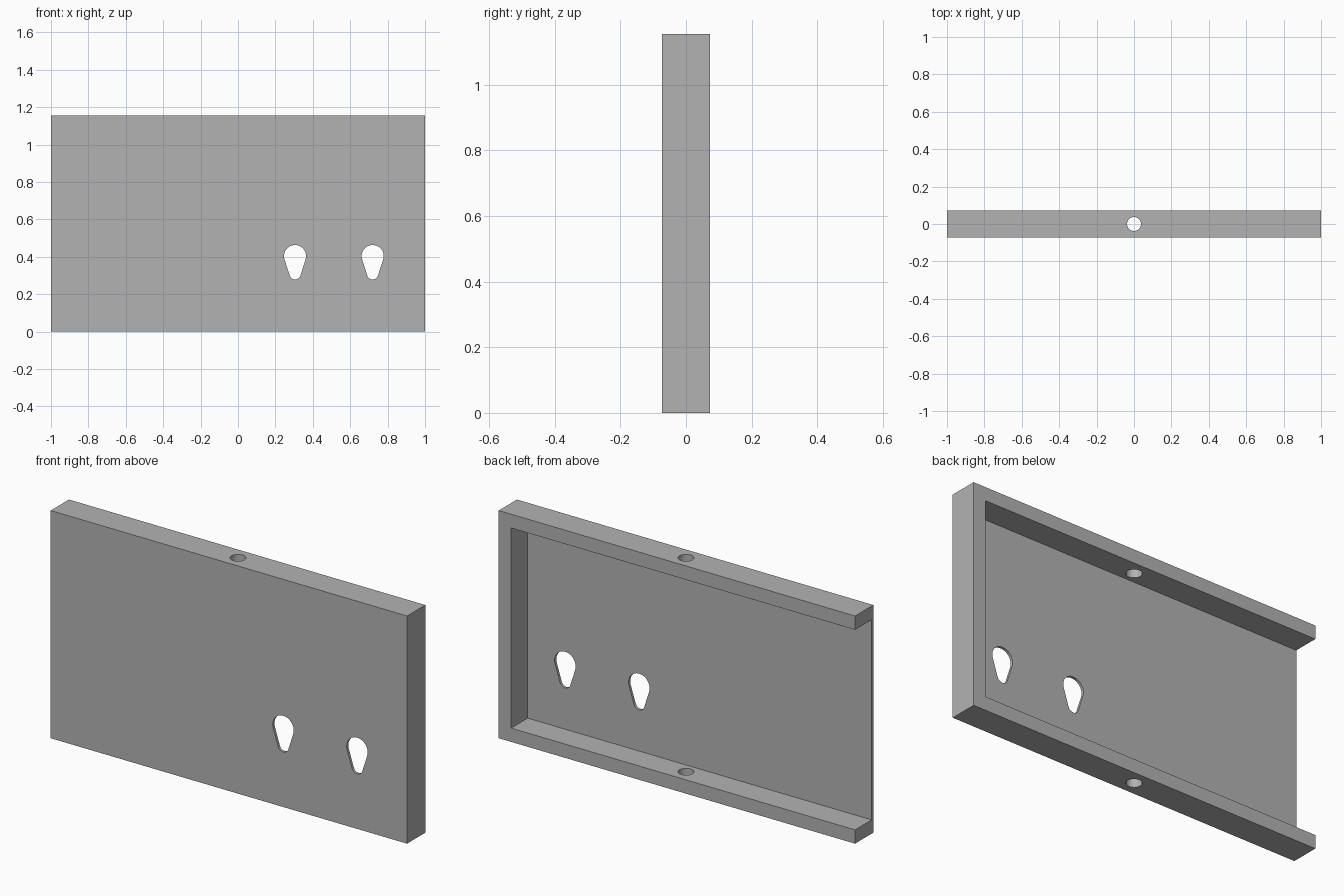
import bpy, bmesh
from math import pi, cos, sin, asin, radians
from mathutils import Vector

if "Cube" in bpy.data.objects:
    bpy.data.objects.remove(bpy.data.objects["Cube"], do_unlink=True)

WIDTH, DEPTH, HEIGHT = 2.0, 0.146, 1.155
WALL, PLATE = 0.07, 0.0135

grey = bpy.data.materials.new("mid grey")
grey.use_nodes = True
colour = (0.45, 0.45, 0.45, 1)
grey.diffuse_color = colour
grey.node_tree.nodes["Principled BSDF"].inputs["Base Color"].default_value = colour


def prism(name, outline, direction):
    """Closed outline of 3D points, extruded along a direction."""
    bm = bmesh.new()
    face = bm.faces.new([bm.verts.new(p) for p in outline])
    grown = bmesh.ops.extrude_face_region(bm, geom=[face])["geom"]
    bmesh.ops.translate(bm, vec=Vector(direction),
                        verts=[g for g in grown if isinstance(g, bmesh.types.BMVert)])
    bmesh.ops.recalc_face_normals(bm, faces=bm.faces)
    mesh = bpy.data.meshes.new(name)
    bm.to_mesh(mesh)
    bm.free()
    obj = bpy.data.objects.new(name, mesh)
    bpy.context.collection.objects.link(obj)
    mesh.materials.append(grey)
    return obj


def box(name, low, high):
    (x0, y0, z0), (x1, y1, z1) = low, high
    return prism(name, [(x0, y0, z0), (x1, y0, z0), (x1, y1, z0), (x0, y1, z0)],
                 (0, 0, z1 - z0))


def arc(cx, cy, r, start, end, steps):
    angles = [start + (end - start) * i / steps for i in range(steps + 1)]
    return [(cx + r * cos(a), cy + r * sin(a)) for a in angles]


def teardrop(x):
    """Large round head over a small round foot, joined by tangents."""
    head, foot, top, low = 0.059, 0.03, 0.404, 0.309
    tilt = asin((head - foot) / (top - low))
    pts = (arc(x, top, head, -tilt, pi + tilt, 28)
           + arc(x, low, foot, pi + tilt, 2 * pi - tilt, 14))
    return [(px, -DEPTH, pz) for px, pz in pts]


# Tray: solid block, hollowed from the back and open at the right end
tray = box("tray", (-WIDTH / 2, -DEPTH / 2, 0), (WIDTH / 2, DEPTH / 2, HEIGHT))
cutters = [box("hollow_cutter", (-WIDTH, PLATE - DEPTH / 2, WALL),
               (WIDTH / 2 - WALL, DEPTH, HEIGHT - WALL))]

# Two hanging holes in the front plate
for x in (0.305, 0.72):
    cutters.append(prism("hanging_hole_cutter", teardrop(x), (0, DEPTH, 0)))

# Round hole through the top and bottom rails
circle = arc(0, 0, 0.037, 0, 2 * pi, 40)[:-1]
cutters.append(prism("rail_hole_cutter", [(x, y, -0.1) for x, y in circle],
                     (0, 0, HEIGHT + 0.2)))

bpy.context.view_layer.objects.active = tray
for cutter in cutters:
    cutter.hide_render = True
    cut = tray.modifiers.new("cut", "BOOLEAN")
    cut.operation, cut.solver, cut.object = "DIFFERENCE", "EXACT", cutter
    bpy.ops.object.modifier_apply(modifier=cut.name)
    bpy.data.objects.remove(cutter, do_unlink=True)

bpy.ops.object.select_all(action="DESELECT")
tray.select_set(True)
bpy.ops.object.shade_smooth_by_angle(angle=radians(30))
